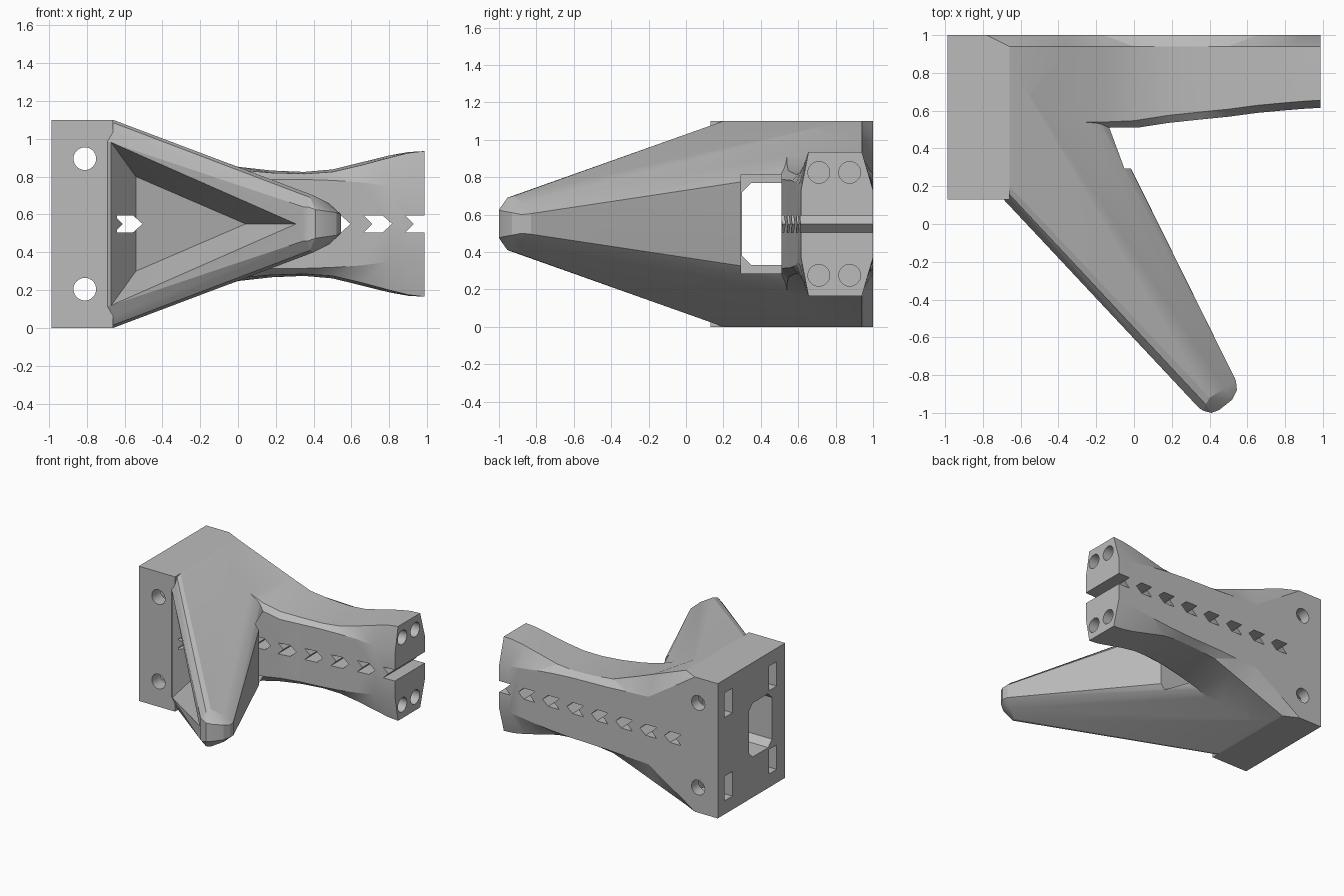
import bpy, bmesh, math
from mathutils import Vector

if "Cube" in bpy.data.objects:
    bpy.data.objects.remove(bpy.data.objects["Cube"])

MID = 0.55      # height of the mirror plane
END = 0.987     # half length along x
GREY = (0.5, 0.5, 0.5, 1)

grey = bpy.data.materials.new("plain_grey")
grey.use_nodes = True
grey.diffuse_color = GREY
grey.node_tree.nodes["Principled BSDF"].inputs["Base Color"].default_value = GREY


def finish(name, bm):
    bmesh.ops.recalc_face_normals(bm, faces=bm.faces)
    mesh = bpy.data.meshes.new(name)
    bm.to_mesh(mesh)
    bm.free()
    obj = bpy.data.objects.new(name, mesh)
    bpy.context.collection.objects.link(obj)
    mesh.materials.append(grey)
    return obj


def mirrored_hull(name, points):
    """Convex solid from (x, y, half height) points."""
    bm = bmesh.new()
    for x, y, h in points:
        for s in (1, -1):
            bm.verts.new((x, y, MID + s * h))
    res = bmesh.ops.convex_hull(bm, input=bm.verts)
    bmesh.ops.delete(bm, geom=[v for v in set(res["geom_interior"] + res["geom_unused"])
                               if isinstance(v, bmesh.types.BMVert)], context="VERTS")
    bmesh.ops.dissolve_limit(bm, angle_limit=0.01, verts=bm.verts, edges=bm.edges)
    return finish(name, bm)


def loft(name, rings):
    bm = bmesh.new()
    rows = [[bm.verts.new(p) for p in ring] for ring in rings]
    n = len(rows[0])
    for a, b in zip(rows, rows[1:]):
        for i in range(n):
            j = (i + 1) % n
            bm.faces.new((a[i], a[j], b[j], b[i]))
    bm.faces.new(rows[0])
    bm.faces.new(rows[-1])
    bmesh.ops.triangulate(bm, faces=[f for f in bm.faces if len(f.verts) == 4])
    return finish(name, bm)


def prism(name, outline, axis, lo, hi):
    """Extrude an outline of (y, z) along x, or of (x, z) along y."""
    def place(p, d):
        return (d, p[0], p[1]) if axis == "x" else (p[0], d, p[1])
    return loft(name, [[place(p, d) for p in outline] for d in (lo, hi)])


def circle(u, v, r, n=32):
    return [(u + r * math.cos(2 * math.pi * i / n), v + r * math.sin(2 * math.pi * i / n))
            for i in range(n)]


def rect(u0, u1, v0, v1, c=0.0):
    """Rectangle with optional cut corners."""
    if not c:
        return [(u0, v0), (u1, v0), (u1, v1), (u0, v1)]
    return [(u0 + c, v0), (u1 - c, v0), (u1, v0 + c), (u1, v1 - c),
            (u1 - c, v1), (u0 + c, v1), (u0, v1 - c), (u0, v0 + c)]


def combine(target, other, operation):
    mod = target.modifiers.new(operation, "BOOLEAN")
    mod.operation, mod.object, mod.solver = operation, other, "EXACT"
    bpy.context.view_layer.objects.active = target
    bpy.ops.object.modifier_apply(modifier=mod.name)
    bpy.data.objects.remove(other)


# Mounting block with a sloped back corner
bracket = mirrored_hull("bracket", [
    (-END, 0.13, 0.55), (-END, 1, 0.55), (-0.78, 1, 0.55),
    (-0.66, 0.94, 0.55), (-0.66, 1, 0.47), (-0.66, 0.13, 0.55)])

# Tapered prong, chamfered along both sides, with a rounded nose
prong = mirrored_hull("prong", [
    (-0.70, 0.85, 0.55), (-0.66, 0.85, 0.55), (-0.70, 0.20, 0.55), (-0.66, 0.20, 0.55),
    (-0.34, 0.85, 0.365), (-0.29, 0.85, 0.26),
    (-0.19, 0.53, 0.32), (-0.134, 0.53, 0.26),
    (-0.57, 0.12, 0.51), (-0.70, 0.14, 0.44), (-0.62, 0.09, 0.44),
    (0.40, -0.92, 0.15), (0.48, -0.87, 0.11), (0.38, -0.955, 0.14),
    (0.345, -0.975, 0.09), (0.37, -0.99, 0.09), (0.41, -1.0, 0.075),
    (0.45, -0.985, 0.07), (0.52, -0.93, 0.06), (0.545, -0.88, 0.05), (0.54, -0.83, 0.055)])

# Arm: x, half height at back top, front top, front face, back face, and front y
stations = [(-0.66, 0.55, 0.55, 0.44, 0.47, 0.50), (-0.36, 0.436, 0.40, 0.33, 0.275, 0.50),
            (-0.16, 0.36, 0.32, 0.26, 0.265, 0.50), (0.0, 0.302, 0.285, 0.24, 0.255, 0.507),
            (0.18, 0.282, 0.27, 0.235, 0.25, 0.535), (0.35, 0.275, 0.265, 0.235, 0.245, 0.553),
            (0.5, 0.288, 0.275, 0.23, 0.235, 0.568), (0.65, 0.325, 0.31, 0.22, 0.22, 0.588),
            (0.8, 0.362, 0.35, 0.20, 0.20, 0.602), (0.9, 0.38, 0.375, 0.19, 0.19, 0.61),
            (END, 0.385, 0.385, 0.18, 0.18, 0.615)]
rings = []
for x, top, front_top, front, back, y in stations:
    half = [(y, front), (y + 0.04, front_top), (0.94, top), (1.0, back)]
    rings.append([(x, v, MID + h) for v, h in half] +
                 [(x, v, MID - h) for v, h in reversed(half)])
arm = loft("arm", rings)

combine(bracket, arm, "UNION")
combine(bracket, prong, "UNION")

# Triangular pocket narrowing inward from the outer face of the prong
mouth = [Vector((0.30, -0.92, MID)), Vector((-0.655, 0.13, 0.96)), Vector((-0.655, 0.13, 0.14))]
floor = [Vector((0.04, -0.38, MID)), Vector((-0.54, 0.29, 0.80)), Vector((-0.54, 0.29, 0.30))]
outer = [m + 0.2 * (m - f) for m, f in zip(mouth, floor)]
cutters = [loft("pocket_cutter", [outer, floor])]

# Tunnel through the block and the wider window beside the arm
cutters.append(prism("tunnel_cutter", rect(0.30, 0.60, 0.33, 0.77, 0.05), "x", -1.1, -0.30))
cutters.append(prism("window_cutter", rect(0.295, 0.51, 0.285, 0.815), "x", -0.32, 0.3))

# Row of arrow-shaped holes, the first reaching the pocket, the last open at the arm end
for i in range(8):
    x = -0.655 + 0.22 * i
    if i == 7:
        nose = [(1.1, 0.505), (1.1, 0.595)]
    else:
        nose = [(x + 0.10, 0.505), (x + 0.15, MID), (x + 0.10, 0.595)]
    cutters.append(prism("arrow_cutter", [(x, 0.505)] + nose + [(x, 0.595), (x + 0.045, MID)],
                         "y", 0.15 if i == 0 else 0.42, 1.1))

# Bolt holes, nut slots and arm end holes, mirrored in height
for s in (1, -1):
    cutters.append(prism("bolt_cutter", circle(-0.81, MID + s * 0.345, 0.06), "y", 0, 1.1))
    z = MID + s * 0.34
    for y in (0.29, 0.86):
        cutters.append(prism("slot_cutter", rect(y - 0.05, y + 0.05, z - 0.1, z + 0.1),
                             "x", -1.1, -0.72))
    for y in (0.71, 0.875):
        cutters.append(prism("end_hole_cutter", circle(y, MID + s * 0.275, 0.058),
                             "x", 0.8, 1.1))

for cutter in cutters:
    combine(bracket, cutter, "DIFFERENCE")

bpy.ops.object.select_all(action="DESELECT")
bracket.select_set(True)
bpy.context.view_layer.objects.active = bracket
bpy.ops.object.shade_smooth_by_angle(angle=math.radians(20))
